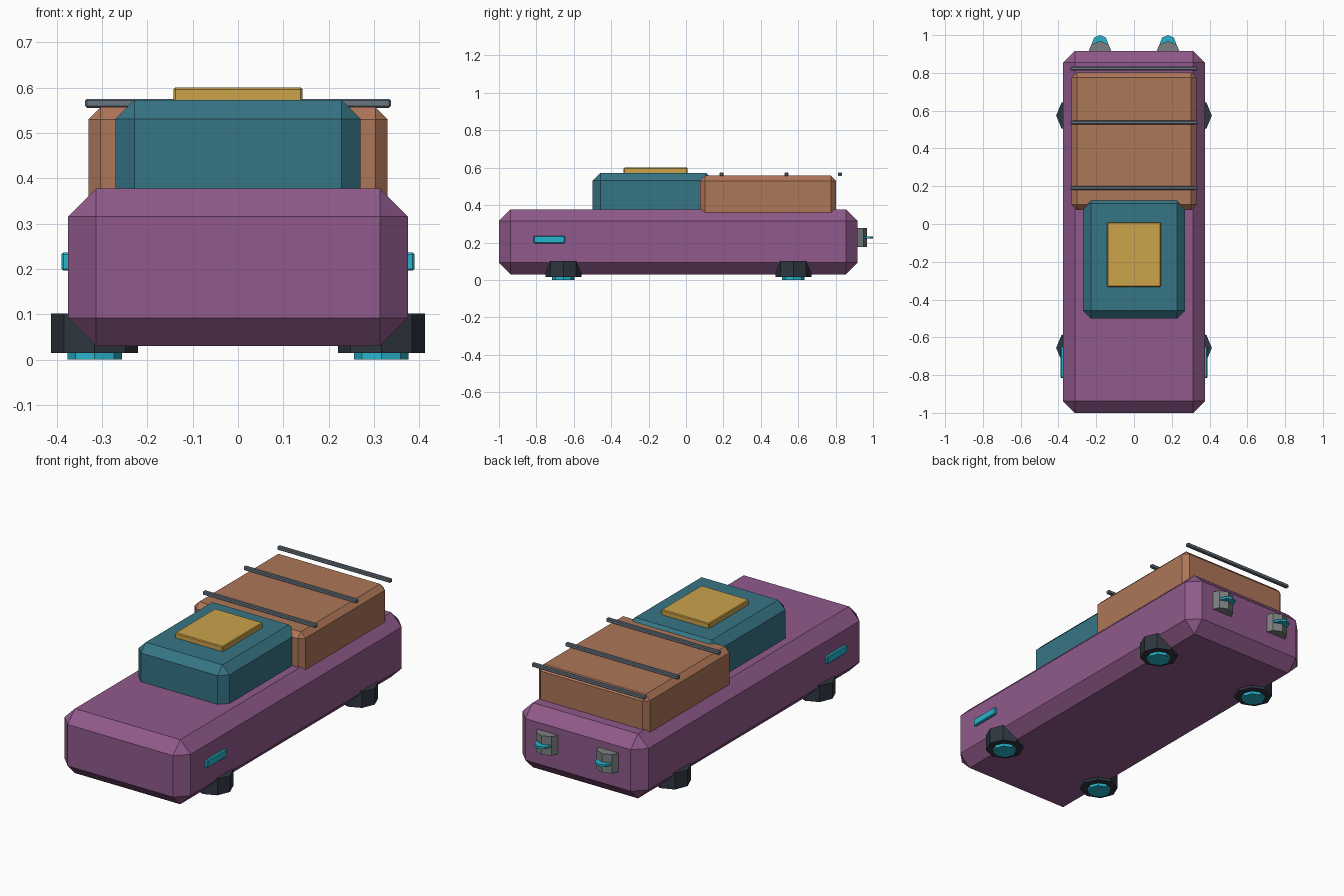
import bpy
import bmesh
from math import tau
from mathutils import Matrix

cube = bpy.data.objects.get("Cube")
if cube:
    bpy.data.objects.remove(cube, do_unlink=True)


def material(name, hex_code):
    """Flat material from an sRGB hex colour, stored as linear values."""
    srgb = [int(hex_code[i:i + 2], 16) / 255 for i in (0, 2, 4)]
    colour = [c / 12.92 if c <= 0.04045 else ((c + 0.055) / 1.055) ** 2.4 for c in srgb] + [1]
    mat = bpy.data.materials.new(name)
    mat.use_nodes = True
    mat.diffuse_color = colour
    mat.node_tree.nodes["Principled BSDF"].inputs["Base Color"].default_value = colour
    return mat


purple = material("purple paint", "905A8B")
teal = material("teal cabin", "367585")
brown = material("brown cargo", "AE7658")
gold = material("gold panel", "CBA24A")
cyan = material("cyan glow", "27B5CC")
dark = material("dark metal", "2F363F")
steel = material("steel rail", "69757F")
grey = material("grey metal", "7C8080")


def finish(name, bm, mat):
    mesh = bpy.data.meshes.new(name)
    bm.to_mesh(mesh)
    bm.free()
    mesh.materials.append(mat)
    obj = bpy.data.objects.new(name, mesh)
    bpy.context.collection.objects.link(obj)
    return obj


def box(name, x, y, z, bevel, mat):
    """Chamfered box spanning the given (low, high) ranges."""
    bm = bmesh.new()
    spans = (x, y, z)
    centre = [(a + b) / 2 for a, b in spans]
    size = [b - a for a, b in spans]
    bmesh.ops.create_cube(bm, size=1, matrix=Matrix.LocRotScale(centre, None, size))
    bmesh.ops.bevel(bm, geom=bm.edges[:], offset=bevel, segments=1,
                    affect="EDGES", clamp_overlap=True)
    return finish(name, bm, mat)


def octagon(name, x, y, z, radius, mat):
    """Upright eight-sided prism with corners on the x and y axes."""
    bm = bmesh.new()
    bmesh.ops.create_cone(bm, cap_ends=True, segments=8, radius1=radius, radius2=radius,
                          depth=z[1] - z[0],
                          matrix=Matrix.Translation((x, y, (z[0] + z[1]) / 2))
                          @ Matrix.Rotation(tau / 4, 4, "Z"))
    return finish(name, bm, mat)


# Hull, cabin, cargo block and roof panel
box("body", (-0.375, 0.375), (-1, 0.917), (0.03, 0.377), 0.062, purple)
box("cabin", (-0.27, 0.27), (-0.5, 0.15), (0.3, 0.573), 0.042, teal)
box("cargo_block", (-0.33, 0.33), (0.075, 0.803), (0.27, 0.557), 0.027, brown)
box("roof_panel", (-0.142, 0.142), (-0.333, 0.008), (0.565, 0.6), 0.004, gold)

# Cross rails above the cargo
for name, y in (("front", 0.19), ("middle", 0.537), ("rear", 0.823)):
    box(name + "_rail", (-0.337, 0.337), (y - 0.01, y + 0.01), (0.555, 0.575), 0.004, steel)

for side, s in (("left", 1), ("right", -1)):
    # Lift pods with glowing undersides
    for end, y in (("front", -0.656), ("rear", 0.574)):
        octagon(f"{end}_{side}_pod", s * 0.316, y, (0.015, 0.102), 0.096, dark)
        octagon(f"{end}_{side}_pod_glow", s * 0.316, y, (0, 0.03), 0.06, cyan)

    # Side marker lights
    box(side + "_marker", sorted((s * 0.365, s * 0.389)), (-0.815, -0.648),
        (0.196, 0.236), 0.004, cyan)

    # Rear nozzles with a flat glowing fin
    octagon(side + "_nozzle", s * 0.18, 0.904, (0.176, 0.278), 0.065, grey)
    octagon(side + "_nozzle_glow", s * 0.18, 0.957, (0.221, 0.233), 0.043, cyan)
